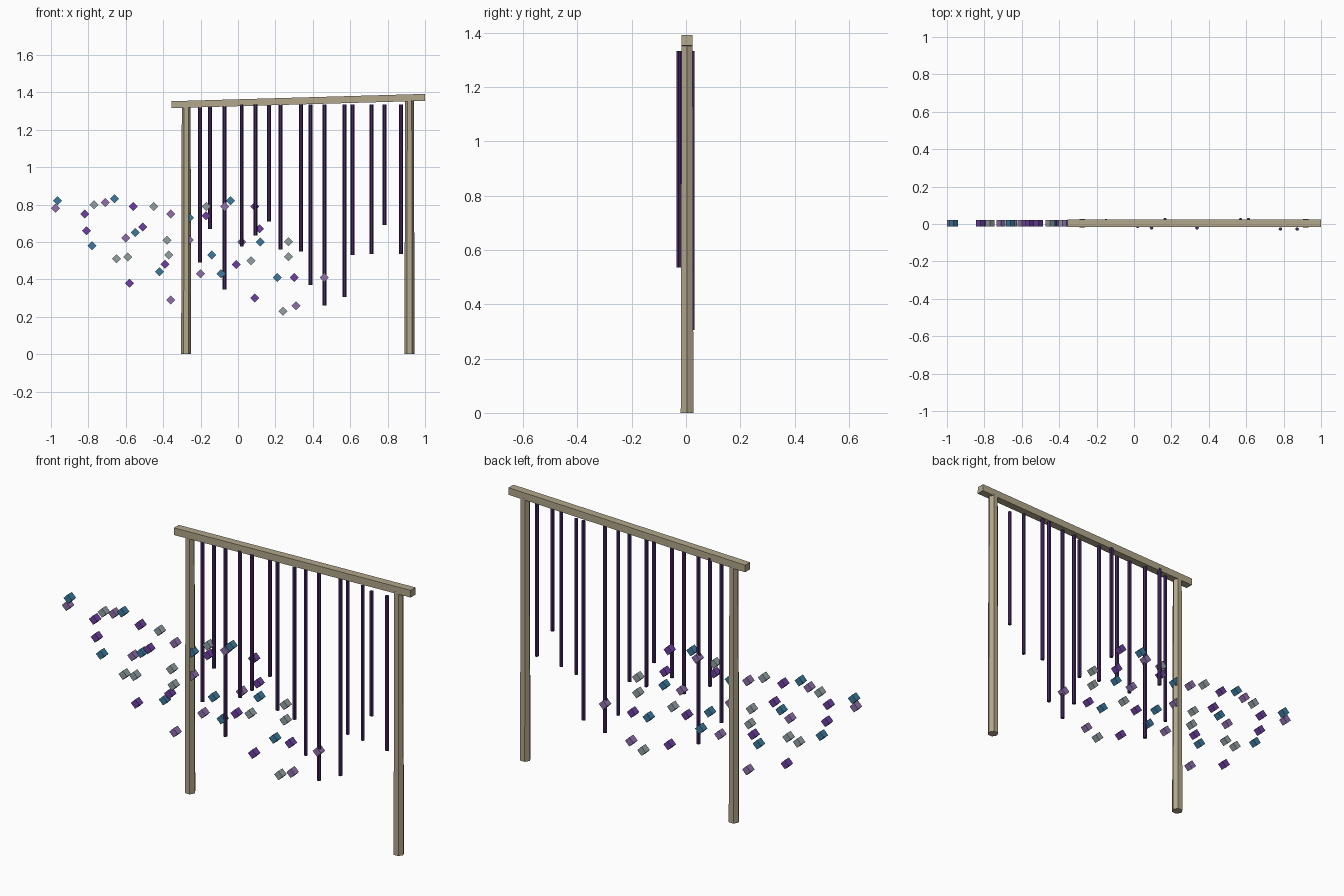
import bpy
import bmesh
from math import atan2, cos, sin, tau, radians
from mathutils import Matrix, Vector

default_cube = bpy.data.objects.get("Cube")
if default_cube:
    bpy.data.objects.remove(default_cube, do_unlink=True)

CENTRE_Y = 0.004


def linear(channel):
    c = channel / 255
    return c / 12.92 if c <= 0.04045 else ((c + 0.055) / 1.055) ** 2.4


def make_material(name, *rgb):
    material = bpy.data.materials.new(name)
    material.use_nodes = True
    colour = [linear(c) for c in rgb] + [1]
    material.diffuse_color = colour
    material.node_tree.nodes["Principled BSDF"].inputs["Base Color"].default_value = colour
    return material


def add_object(name, bm, material):
    bmesh.ops.recalc_face_normals(bm, faces=bm.faces)
    mesh = bpy.data.meshes.new(name)
    bm.to_mesh(mesh)
    bm.free()
    mesh.materials.append(material)
    obj = bpy.data.objects.new(name, mesh)
    bpy.context.collection.objects.link(obj)
    return obj


def add_hex_pole(name, x, y, bottom, top, r_bottom, r_top, material):
    """Six-sided upright pole with a corner pointing along x."""
    bm = bmesh.new()
    rings = []
    for z, r in ((bottom, r_bottom), (top, r_top)):
        angles = [tau * i / 6 for i in range(6)]
        rings.append([bm.verts.new((x + r * cos(a), y + r * sin(a), z)) for a in angles])
    low, high = rings
    bm.faces.new(low[::-1])
    bm.faces.new(high)
    for i in range(6):
        j = (i + 1) % 6
        bm.faces.new((low[i], low[j], high[j], high[i]))
    return add_object(name, bm, material)


def add_box(name, centre, size, tilt, material):
    """Box turned about the y axis."""
    bm = bmesh.new()
    matrix = (Matrix.Translation(centre) @ Matrix.Rotation(tilt, 4, "Y")
              @ Matrix.Diagonal((*size, 1)))
    bmesh.ops.create_cube(bm, size=1, matrix=matrix)
    return add_object(name, bm, material)


wood = make_material("weathered wood", 178, 167, 140)
dark_purple = make_material("dark purple", 68, 40, 96)
teal = make_material("teal blue", 60, 122, 158)
purple = make_material("violet", 108, 64, 160)
lilac = make_material("lilac", 143, 112, 172)
grey = make_material("soft grey", 146, 160, 164)

# Two tapered posts
add_hex_pole("right_post", -0.277, CENTRE_Y, 0, 1.32, 0.027, 0.0235, wood)
add_hex_pole("left_post", 0.917, CENTRE_Y, 0, 1.36, 0.027, 0.0235, wood)

# Sloping top beam
beam_start = Vector((-0.355, CENTRE_Y, 1.334))
beam_end = Vector((0.999, CENTRE_Y, 1.373))
run = beam_end - beam_start
add_box("top_beam", (beam_start + beam_end) / 2, (run.length, 0.04, 0.037),
        -atan2(run.z, run.x), wood)

# Hanging rods: x, y and lower end
rods = [
    (-0.203, 0, 0.49), (-0.15, 0.018, 0.67), (-0.072, 0, 0.345),
    (0.02, -0.012, 0.575), (0.094, -0.02, 0.635), (0.166, 0.023, 0.71),
    (0.227, 0, 0.56), (0.337, -0.02, 0.55), (0.388, 0, 0.37),
    (0.463, 0, 0.26), (0.57, 0.023, 0.305), (0.612, 0.023, 0.53),
    (0.714, 0, 0.535), (0.783, -0.027, 0.69), (0.872, -0.027, 0.535),
]
for number, (x, y, bottom) in enumerate(rods, 1):
    add_hex_pole(f"hanging_rod_{number}", x, y, bottom, 1.334, 0.01, 0.01, dark_purple)

# Floating cubes standing on edge: x and z in hundredths, grouped by colour
cube_groups = {
    "teal_cube": (teal, [
        (-96.5, 82), (-66, 83), (-78, 58), (-55, 65), (-42, 44), (-26, 73),
        (-4, 82), (12, 60), (-14, 53), (-9, 43), (21, 41)]),
    "violet_cube": (purple, [
        (-56, 79), (-82, 75), (-81, 66), (-51, 68), (-58, 38), (-39, 48),
        (-17, 74), (9, 79), (11.5, 67), (-1, 48), (30, 41), (9, 30)]),
    "lilac_cube": (lilac, [
        (-97.5, 78), (-71, 81), (-36, 75), (-60, 62), (-36, 29), (-26, 61),
        (-7, 79), (2, 60), (-20, 43), (31, 26), (46, 41)]),
    "grey_cube": (grey, [
        (-77, 80), (-45, 79), (-65, 51), (-59, 52), (-37, 53), (-38, 61),
        (-17, 79), (7, 50), (27, 60), (27, 52), (24, 23)]),
}
for name, (material, places) in cube_groups.items():
    for number, (x, z) in enumerate(places, 1):
        add_box(f"{name}_{number}", (x / 100, CENTRE_Y, z / 100), [0.034] * 3,
                radians(45), material)
